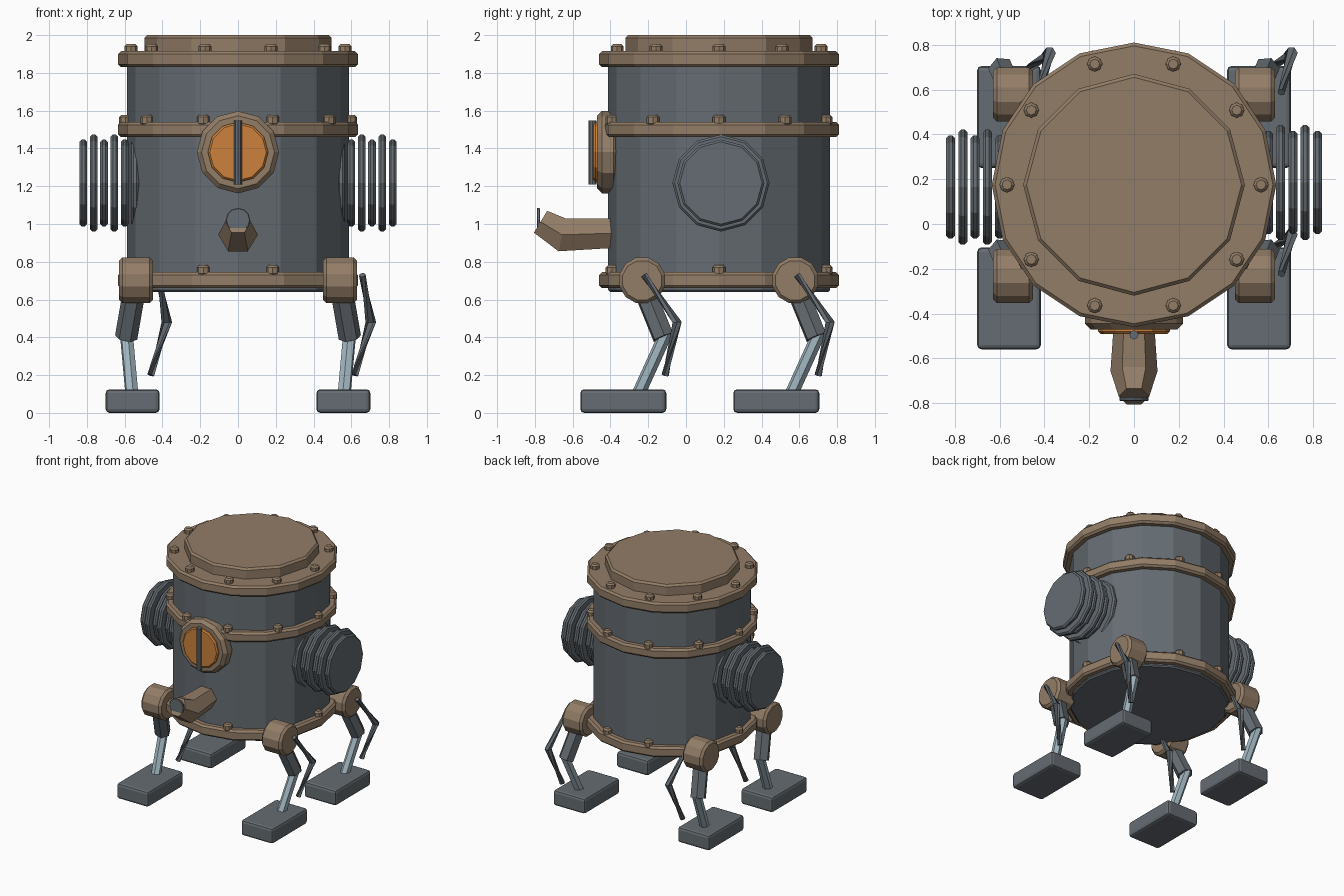
import bpy, bmesh, math
from mathutils import Vector

if "Cube" in bpy.data.objects:
    bpy.data.objects.remove(bpy.data.objects["Cube"])


def material(name, rgb):
    m = bpy.data.materials.new(name)
    m.diffuse_color = (*rgb, 1)
    m.use_nodes = True
    m.node_tree.nodes["Principled BSDF"].inputs["Base Color"].default_value = m.diffuse_color
    return m


BRONZE = material("bronze", (0.29, 0.205, 0.135))
STEEL = material("dark_steel", (0.13, 0.15, 0.168))
PALE = material("pale_steel", (0.36, 0.47, 0.53))
AMBER = material("amber_glass", (0.60, 0.22, 0.045))

CY = 0.175  # centre of the barrel along y


def finish(name, bm, mat):
    mesh = bpy.data.meshes.new(name)
    bm.to_mesh(mesh)
    bm.free()
    mesh.materials.append(mat)
    ob = bpy.data.objects.new(name, mesh)
    bpy.context.collection.objects.link(ob)
    return ob


def loft(name, stations, n, mat, phase=0.0):
    """Skin n-sided sections; each station is (centre, direction, r_up, r_side)."""
    bm = bmesh.new()
    rings = []
    for c, d, ru, rv in stations:
        c, d = Vector(c), Vector(d).normalized()
        ref = Vector((1, 0, 0)) if abs(d.z) > 0.97 else Vector((0, 0, 1))
        u = (ref - d * ref.dot(d)).normalized()
        v = d.cross(u)
        rings.append([bm.verts.new(c + u * ru * math.cos(a) + v * rv * math.sin(a))
                      for a in (phase + 2 * math.pi * j / n for j in range(n))])
    for a, b in zip(rings, rings[1:]):
        for j in range(n):
            k = (j + 1) % n
            bm.faces.new((a[j], a[k], b[k], b[j]))
    bm.faces.new(rings[0][::-1])
    bm.faces.new(rings[-1])
    return finish(name, bm, mat)


def drum(name, p, q, r, n, mat, bevel=0.0, phase=0.0):
    """Cylinder from p to q with chamfered rims."""
    p, q = Vector(p), Vector(q)
    d = (q - p).normalized()
    if bevel:
        st = [(p, r - bevel), (p + d * bevel, r), (q - d * bevel, r), (q, r - bevel)]
    else:
        st = [(p, r), (q, r)]
    return loft(name, [(c, d, s, s) for c, s in st], n, mat, phase)


def block(name, centre, size, mat, bevel):
    bm = bmesh.new()
    bmesh.ops.create_cube(bm, size=1)
    for v in bm.verts:
        v.co = Vector(centre) + Vector(a * b for a, b in zip(v.co, size))
    bmesh.ops.bevel(bm, geom=bm.edges[:], offset=bevel, segments=2,
                    profile=0.5, affect='EDGES')
    return finish(name, bm, mat)


# barrel body, bands and lid
drum("barrel_body", (0, CY, 0.64), (0, CY, 1.86), 0.587, 16, STEEL, 0.01)
for label, z0, z1, rr in (("lower", 0.66, 0.745, 0.595),
                          ("middle", 1.46, 1.54, 0.595),
                          ("upper", 1.83, 1.915, 0.567)):
    drum(label + "_band", (0, CY, z0), (0, CY, z1), 0.635, 16, BRONZE, 0.015)
    # rivets on each band
    for i in range(10):
        a = 2 * math.pi * i / 10
        x, y = rr * math.cos(a), CY + rr * math.sin(a)
        drum(label + "_rivet", (x, y, z1 - 0.02), (x, y, z1 + 0.038), 0.034, 8,
             BRONZE, 0.012)
drum("lid", (0, CY, 1.90), (0, CY, 2.0), 0.495, 12, BRONZE, 0.015)

# stacked side discs
for s in (-1, 1):
    for i in range(6):
        x = s * (0.545 + 0.0548 * i)
        y = CY + s * 0.01
        r = 0.23 if i % 2 else 0.257
        drum("side_disc", (x - 0.02, y, 1.217), (x + 0.02, y, 1.217), r, 12,
             STEEL, 0.012)

# round front eye with a vertical bar
drum("eye_rim", (0, -0.36, 1.38), (0, -0.47, 1.38), 0.218, 12, BRONZE, 0.025)
drum("eye_glass", (0, -0.46, 1.38), (0, -0.49, 1.38), 0.16, 12, AMBER, 0.01)
drum("eye_bar", (0, -0.495, 1.21), (0, -0.495, 1.548), 0.02, 8, STEEL)

# bent spout and its plug
loft("spout", [((0, -0.37, 0.952), (0, -1, 0), 0.09, 0.085),
               ((0, -0.657, 0.943), (0, -0.98, 0.2), 0.103, 0.105),
               ((0, -0.77, 1.012), (0, -0.854, 0.52), 0.078, 0.068)],
     6, BRONZE, math.pi / 6)
drum("spout_plug", (0, -0.772, 1.02), (0, -0.79, 1.02), 0.065, 12, STEEL, 0.004)

# four legs
for s in (-1, 1):
    for y in (-0.232, 0.578):
        hip = s * 0.54
        drum("hip_joint", (hip - 0.09, y, 0.702), (hip + 0.09, y, 0.702), 0.125, 12,
             BRONZE, 0.018, math.pi / 12)
        drum("thigh", (s * 0.54, y - 0.01, 0.70), (s * 0.592, y + 0.112, 0.40),
             0.06, 6, STEEL)
        drum("shin", (s * 0.592, y + 0.13, 0.43), (s * 0.562, y - 0.02, 0.10),
             0.036, 6, PALE)
        block("foot", (s * 0.558, y - 0.1, 0.0625), (0.285, 0.455, 0.125),
              STEEL, 0.02)
        # thin bent rod, on the same side of every leg
        rod = hip + 0.118
        loft("rear_rod", [((rod, y + 0.01, 0.73), (0.05, 0.19, -0.25), 0.018, 0.018),
                          ((rod + 0.045, y + 0.185, 0.48), (0, 0.04, -0.5), 0.028, 0.028),
                          ((rod - 0.04, y + 0.122, 0.20), (-0.08, -0.07, -0.28), 0.02, 0.02)],
             6, STEEL)
